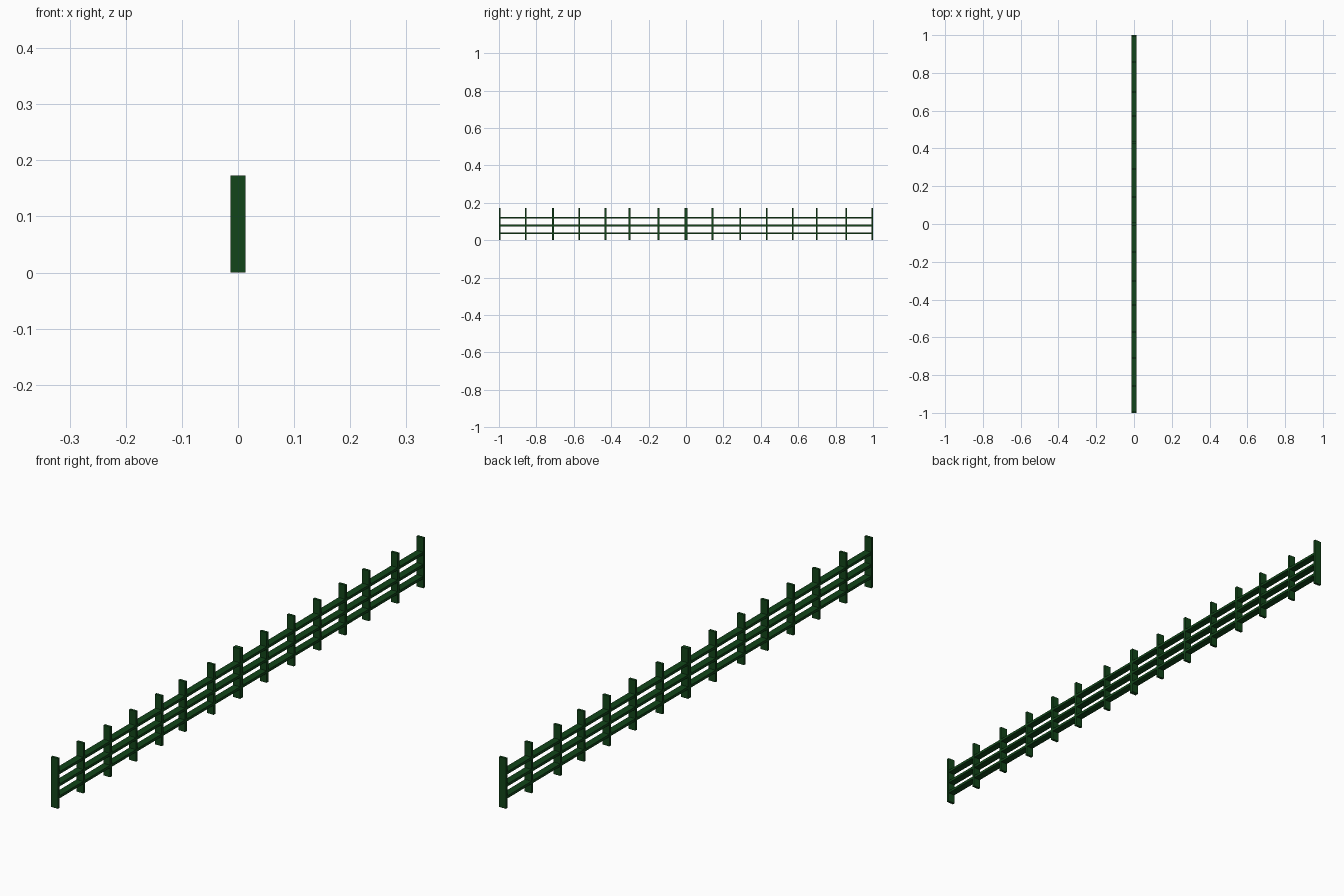
import bpy

if "Cube" in bpy.data.objects:
    bpy.data.objects.remove(bpy.data.objects["Cube"])

green = bpy.data.materials.new("dark_green_paint")
green.diffuse_color = (0.006, 0.06, 0.01, 1)
green.use_nodes = True
green.node_tree.nodes["Principled BSDF"].inputs["Base Color"].default_value = green.diffuse_color


def box(name, size, loc):
    bpy.ops.mesh.primitive_cube_add(size=1, location=loc)
    o = bpy.context.object
    o.name = name
    o.scale = size
    bpy.ops.object.transform_apply(location=False, rotation=False, scale=True)
    o.data.materials.append(green)
    return o


HEIGHT, WIDTH, THICK = 0.173, 0.026, 0.009

# Upright posts, slightly unevenly spaced; the middle one is doubled
posts = [-0.9955, -0.857, -0.711, -0.57, -0.43, -0.302, -0.147, -0.003, 0.003,
         0.142, 0.29, 0.432, 0.57, 0.699, 0.856, 0.9955]
for y in posts:
    box("post", (WIDTH, THICK, HEIGHT), (0, y, HEIGHT / 2))

# Flat horizontal rails running the full length
for z in (0.037, 0.078, 0.120):
    box("rail", (WIDTH - 0.001, 1.99, THICK), (0, 0, z))
